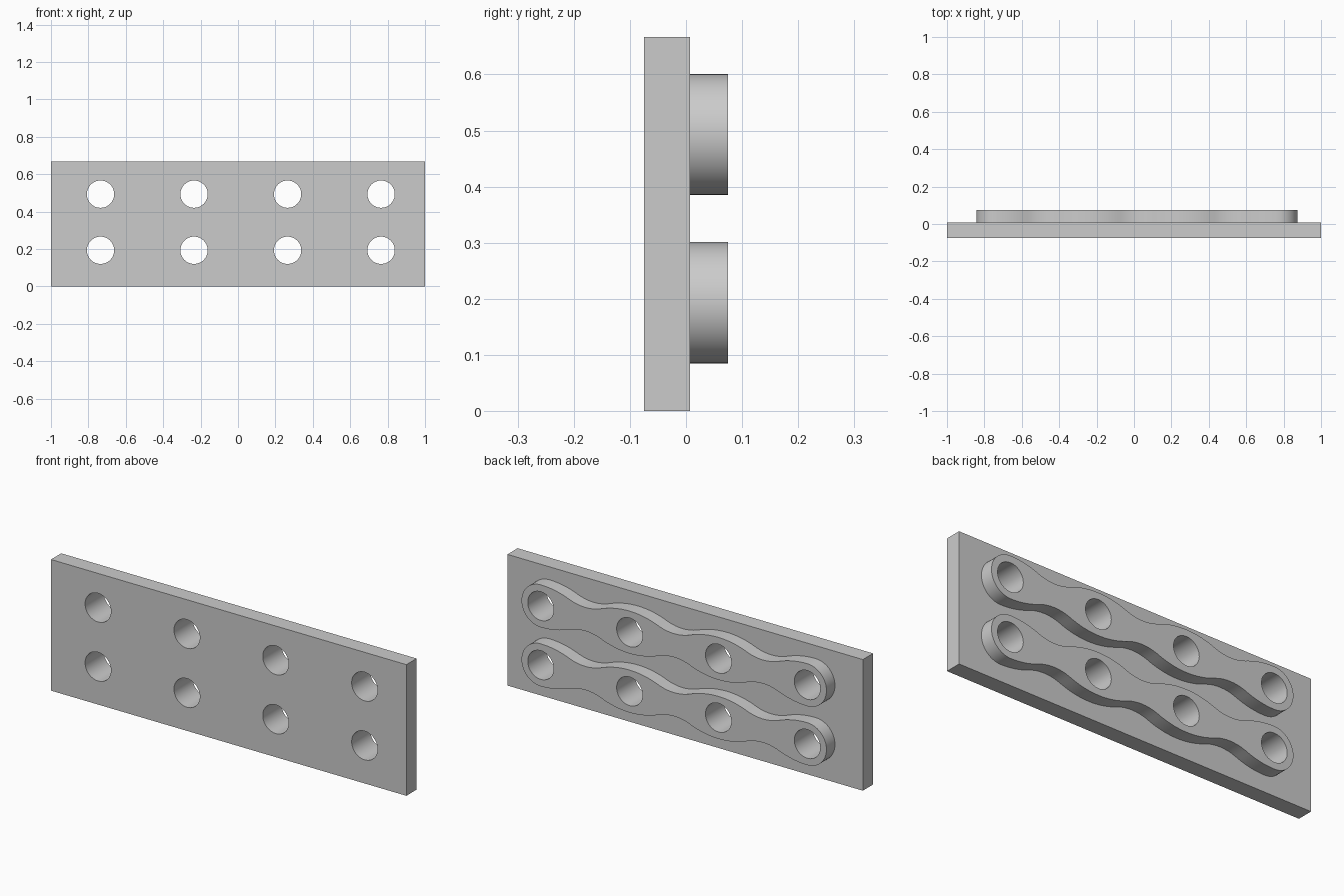
import bpy, bmesh, math
from math import sin, cos, pi

cube = bpy.data.objects.get("Cube")
if cube:
    bpy.data.objects.remove(cube, do_unlink=True)

HOLES_X = [-0.735, -0.235, 0.265, 0.765]
ROWS_Z = [0.193, 0.493]
HOLE_R, PAD_R, WAIST, PITCH = 0.073, 0.108, 0.06, 0.5
FRONT, JOINT, BACK = -0.075, 0.007, 0.075

grey = bpy.data.materials.new("plain grey")
grey.use_nodes = True
grey.diffuse_color = (0.6, 0.6, 0.6, 1)
grey.node_tree.nodes["Principled BSDF"].inputs["Base Color"].default_value = (0.6, 0.6, 0.6, 1)


def circle(cx, cz, r, n=48):
    return [(cx + r * cos(2 * pi * i / n), cz + r * sin(2 * pi * i / n)) for i in range(n)]


def half_width(t):
    """Width of the pad at distance t from a hole: a convex arc running into a concave one."""
    turn = 2 * math.atan((PAD_R - WAIST) / (PITCH / 2))
    bend = 0.16
    r1, r2 = bend / sin(turn), (PITCH / 2 - bend) / sin(turn)
    if t <= bend:
        return PAD_R - r1 + math.sqrt(r1 * r1 - t * t)
    return WAIST + r2 - math.sqrt(r2 * r2 - (PITCH / 2 - t) ** 2)


def pad_outline(cz):
    x0, x1, n = HOLES_X[0], HOLES_X[-1], 72
    # Wavy long edge, from left hole to right hole
    wave = []
    for i in range(n + 1):
        d = (x1 - x0) * i / n
        t = d % PITCH
        wave.append((x0 + d, half_width(min(t, PITCH - t))))
    pts = [(x, cz - w) for x, w in wave]
    arc = [-pi / 2 + pi * i / 24 for i in range(1, 24)]
    pts += [(x1 + PAD_R * cos(a), cz + PAD_R * sin(a)) for a in arc]
    pts += [(x, cz + w) for x, w in reversed(wave)]
    pts += [(x0 - PAD_R * cos(a), cz - PAD_R * sin(a)) for a in arc]
    return pts


def slab(name, loops, y0, y1):
    """Extrude an outline with holes from y0 to y1."""
    bm = bmesh.new()
    for loop in loops:
        vs = [bm.verts.new((x, y0, z)) for x, z in loop]
        for a, b in zip(vs, vs[1:] + vs[:1]):
            bm.edges.new((a, b))
    bmesh.ops.triangle_fill(bm, edges=bm.edges[:], use_beauty=True, normal=(0, -1, 0))
    ext = bmesh.ops.extrude_face_region(bm, geom=bm.faces[:], use_keep_orig=True)
    verts = [g for g in ext["geom"] if isinstance(g, bmesh.types.BMVert)]
    bmesh.ops.translate(bm, verts=verts, vec=(0, y1 - y0, 0))
    bmesh.ops.recalc_face_normals(bm, faces=bm.faces[:])
    mesh = bpy.data.meshes.new(name)
    bm.to_mesh(mesh)
    bm.free()
    mesh.materials.append(grey)
    obj = bpy.data.objects.new(name, mesh)
    bpy.context.collection.objects.link(obj)
    bpy.ops.object.select_all(action="DESELECT")
    obj.select_set(True)
    bpy.context.view_layer.objects.active = obj
    bpy.ops.object.shade_smooth_by_angle(angle=math.radians(30))


# Flat plate with both rows of holes
plate = [(-1, 0), (1, 0), (1, 0.667), (-1, 0.667)]
slab("plate", [plate] + [circle(x, z, HOLE_R) for z in ROWS_Z for x in HOLES_X], FRONT, JOINT)

# Wavy raised pads on the back
for name, z in zip(("lower_pad", "upper_pad"), ROWS_Z):
    slab(name, [pad_outline(z)] + [circle(x, z, HOLE_R) for x in HOLES_X], JOINT, BACK)
